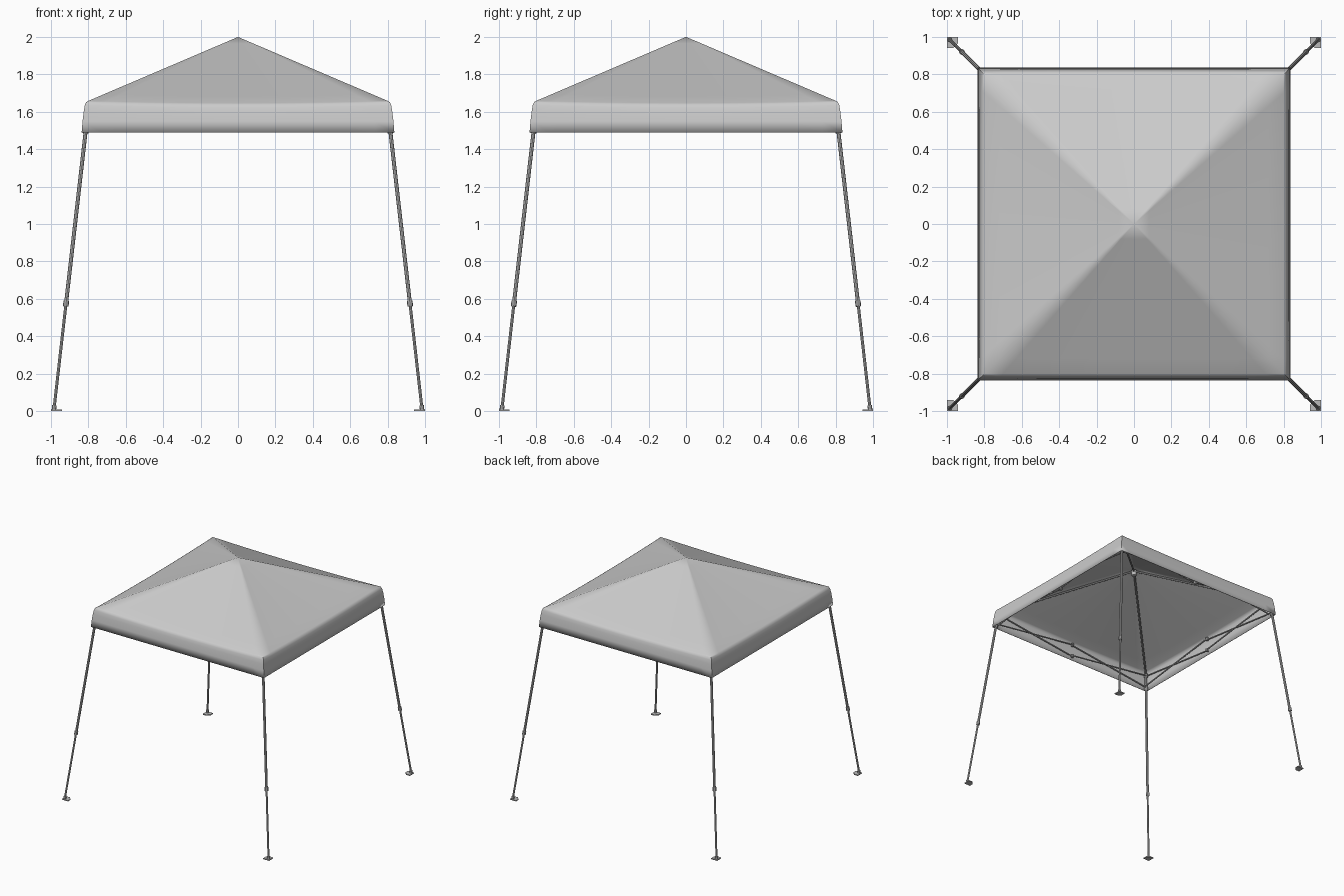
import bpy, bmesh, math
from mathutils import Vector

if "Cube" in bpy.data.objects:
    bpy.data.objects.remove(bpy.data.objects["Cube"])

def material(name, v):
    m = bpy.data.materials.new(name)
    m.diffuse_color = (v, v, v, 1)
    m.use_nodes = True
    m.node_tree.nodes["Principled BSDF"].inputs["Base Color"].default_value = m.diffuse_color
    return m

FABRIC = material("grey_fabric", 0.6)
METAL = material("grey_metal", 0.5)

def finish(name, bm, mat, angle=40):
    bmesh.ops.recalc_face_normals(bm, faces=bm.faces)
    me = bpy.data.meshes.new(name)
    bm.to_mesh(me)
    bm.free()
    ob = bpy.data.objects.new(name, me)
    bpy.context.collection.objects.link(ob)
    me.materials.append(mat)
    bpy.ops.object.select_all(action='DESELECT')
    ob.select_set(True)
    bpy.context.view_layer.objects.active = ob
    bpy.ops.object.shade_smooth_by_angle(angle=math.radians(angle))
    return ob

def tube(bm, a, b, r, sides=8):
    a, b = Vector(a), Vector(b)
    d = b - a
    made = bmesh.ops.create_cone(bm, cap_ends=True, segments=sides, radius1=r,
                                 radius2=r, depth=d.length)["verts"]
    q = d.to_track_quat('Z', 'Y')
    for v in made:
        v.co = q @ v.co + (a + b) / 2

# Canopy: square rings from the peak over the eave and down the valance
N = 16
levels = [(0.8 * i / 10, 2 - 0.427 * 0.8 * i / 10) for i in range(1, 11)]
levels += [(0.812, 1.651), (0.819, 1.635), (0.825, 1.60), (0.831, 1.55), (0.836, 1.49)]
bm = bmesh.new()
peak = bm.verts.new((0, 0, 2))
rings = []
for h, z in levels:
    ring = []
    for side in range(4):
        for k in range(N):
            t = -1 + 2 * k / N
            sag = 0.012 * (1 - t * t) * min(1, h / 0.8) if z > 1.62 else 0
            x, y = h * t, -h
            for _ in range(side):
                x, y = -y, x
            ring.append(bm.verts.new((x, y, z - sag)))
    rings.append(ring)
M = 4 * N
for i in range(M):
    j = (i + 1) % M
    bm.faces.new((peak, rings[0][i], rings[0][j]))
    for r0, r1 in zip(rings, rings[1:]):
        bm.faces.new((r0[i], r1[i], r1[j], r0[j]))
canopy = finish("canopy", bm, FABRIC)
solid = canopy.modifiers.new("thickness", 'SOLIDIFY')
solid.thickness = 0.004
solid.offset = -1

# Splayed legs with collars, feet and roof poles, one set per corner
def leg_point(sx, sy, z):
    w = 0.985 - 0.114 * z
    return (sx * w, sy * w, z)

for sx in (-1, 1):
    for sy in (-1, 1):
        tag = ("left" if sx < 0 else "right") + ("_front" if sy < 0 else "_back")
        P = lambda z: leg_point(sx, sy, z)
        bm = bmesh.new()
        tube(bm, P(0.004), P(0.58), 0.008)
        tube(bm, P(0.56), P(1.63), 0.0105)
        finish("leg_" + tag, bm, METAL)

        bm = bmesh.new()
        tube(bm, P(0.56), P(0.59), 0.015)
        tube(bm, P(1.485), P(1.515), 0.016)
        tube(bm, P(1.60), P(1.63), 0.016)
        finish("leg_collars_" + tag, bm, METAL)

        # Foot plate with clipped inner corner, plus socket
        bm = bmesh.new()
        outline = [(1, 1), (1, 0.942), (0.965, 0.942), (0.942, 0.965), (0.942, 1)]
        low = [bm.verts.new((sx * x, sy * y, 0)) for x, y in outline]
        top = [bm.verts.new((sx * x, sy * y, 0.008)) for x, y in outline]
        bm.faces.new(low)
        bm.faces.new(top)
        for i in range(5):
            j = (i + 1) % 5
            bm.faces.new((low[i], low[j], top[j], top[i]))
        tube(bm, P(0.006), P(0.03), 0.012)
        finish("foot_" + tag, bm, METAL)

        bm = bmesh.new()
        tube(bm, (sx * 0.79, sy * 0.79, 1.63), (0, 0, 1.968), 0.008)
        finish("roof_pole_" + tag, bm, METAL)

# Hub under the peak
bm = bmesh.new()
tube(bm, (0, 0, 1.925), (0, 0, 1.975), 0.02, 12)
finish("peak_hub", bm, METAL)

# Folding truss on each side: two crossed pairs of bars
LOW, HIGH, W = 1.505, 1.61, 0.80
for side, name in enumerate(("front", "right", "back", "left")):
    bm = bmesh.new()
    def S(t, z, off=0):
        x, y = t * W, -(W - off)
        for _ in range(side):
            x, y = -y, x
        return (x, y, z)
    for a, b in ((-1, 0), (0, 1)):
        tube(bm, S(a, LOW), S(b, HIGH), 0.0065, 6)
        tube(bm, S(a, HIGH, 0.012), S(b, LOW, 0.012), 0.0065, 6)
    for z in (LOW, HIGH):
        tube(bm, S(0, z - 0.012, 0.006), S(0, z + 0.012, 0.006), 0.013)
    finish("truss_" + name, bm, METAL)
